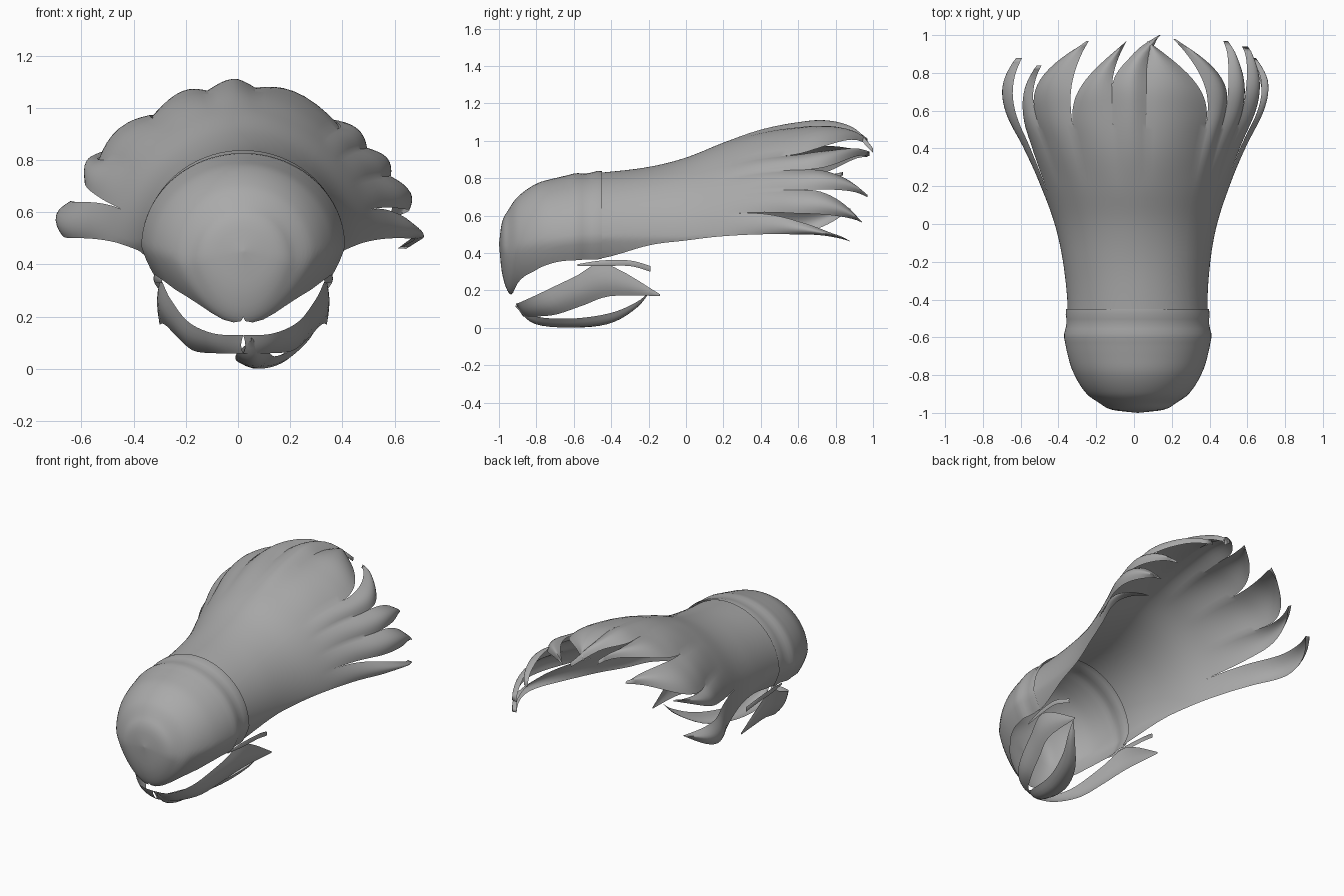
import bpy, bmesh, math
from mathutils import Vector

cube = bpy.data.objects.get("Cube")
if cube:
    bpy.data.objects.remove(cube)

grey = bpy.data.materials.new("hair_grey")
grey.use_nodes = True
grey.diffuse_color = (0.4, 0.4, 0.4, 1)
bsdf = grey.node_tree.nodes["Principled BSDF"]
bsdf.inputs["Base Color"].default_value = (0.4, 0.4, 0.4, 1)
bsdf.inputs["Roughness"].default_value = 0.7

# Cross-section stations: y, top z, half width, centre z, rim angle
STATIONS = [
    (-1, .45, 0, .45, -90), (-.985, .56, .13, .43, -90),
    (-.95, .63, .2, .41, -90), (-.9, .7, .27, .43, -45),
    (-.8, .77, .335, .45, -26), (-.7, .8, .37, .46, -19),
    (-.6, .82, .385, .47, -18), (-.45, .83, .37, .48, -18),
    (-.2, .86, .39, .48, -6), (0, .91, .43, .48, -2),
    (.2, .99, .5, .49, 0), (.4, 1.06, .59, .5, 0),
    (.6, 1.1, .69, .5, 0), (.75, 1.11, .71, .5, 0),
    (.9, 1.07, .65, .49, 0), (1, .99, .56, .46, 0)]


def station(y):
    """Smoothly interpolate top, width, centre and rim angle at y."""
    y = min(max(y, -1), 1)
    n = len(STATIONS)
    i = max(k for k in range(n - 1) if STATIONS[k][0] <= y)

    def slope(k, c):
        a, b = STATIONS[max(k - 1, 0)], STATIONS[min(k + 1, n - 1)]
        return (b[c] - a[c]) / (b[0] - a[0])

    p, q = STATIONS[i], STATIONS[i + 1]
    h = q[0] - p[0]
    t = (y - p[0]) / h
    out = []
    for c in range(1, 5):
        out.append((2*t**3 - 3*t*t + 1) * p[c] + (t**3 - 2*t*t + t) * h * slope(i, c)
                   + (3*t*t - 2*t**3) * q[c] + (t**3 - t*t) * h * slope(i + 1, c))
    out[3] = max(out[3], -90) if y > -.95 else -90
    return out


def ramp(y, start, end):
    return min(1, max(0, (y - start) / (end - start)))


def shell_point(y, angle, scale=1.0):
    """Point on the section at y: round at the cap, more peaked at the back."""
    top, width, centre, _ = station(y)
    power = 1 + 0.18 * ramp(y, -.2, .6)
    c, s = math.cos(math.radians(angle)), math.sin(math.radians(angle))
    x = math.copysign(abs(c) ** power, c) * (1 + 0.25 * min(s, 0))
    z = math.copysign(abs(s) ** power, s)
    shift = 0.02 * ramp(-y, -.5, .5)
    return Vector((shift + width * scale * x, y, centre + (top - centre) * scale * z))


def sheet(name, grids, flip=False):
    """Make one smooth object from grids of points, welding shared edges."""
    bm = bmesh.new()
    for grid in grids:
        rows = [[bm.verts.new(p) for p in row] for row in grid]
        for r0, r1 in zip(rows, rows[1:]):
            for j in range(len(r0) - 1):
                f = [r0[j], r1[j], r1[j + 1], r0[j + 1]]
                bm.faces.new(f[::-1] if flip else f)
    bmesh.ops.remove_doubles(bm, verts=bm.verts, dist=0.0005)
    mesh = bpy.data.meshes.new(name)
    bm.to_mesh(mesh)
    bm.free()
    mesh.materials.append(grey)
    obj = bpy.data.objects.new(name, mesh)
    bpy.context.collection.objects.link(obj)
    for f in mesh.polygons:
        f.use_smooth = True


# Rounded front cap, with soft folds near its back rim
cap_rows = []
for i in range(37):
    y = -1 + 0.55 * (i / 36) ** 1.8
    rim = station(y)[3]
    fold = 1 + 0.03 * math.exp(-((y + 0.47) / 0.035) ** 2) \
             + 0.015 * math.exp(-((y + 0.59) / 0.03) ** 2)
    cap_rows.append([shell_point(y, rim + (180 - 2 * rim) * j / 48, fold)
                     for j in range(49)])
sheet("front_cap", [cap_rows])

# Swept-back locks: right angle, left angle, tip angle, right split, left split, tip y
LOCKS = [
    (0, 15, -5, .55, .25, .88), (15, 28, 12, .25, .62, .94),
    (28, 40, 30, .62, .64, .97), (40, 50, 64, .64, .5, .98),
    (50, 82, 80, .5, .76, .97), (82, 103, 72, .76, .71, 1),
    (103, 124, 96, .71, .5, .97), (124, 145, 119, .5, .6, .97),
    (145, 163, 142, .6, .1, .84), (163, 180, 162, .1, .5, .88)]


def lock_grid(right, left, tip, split_r, split_l, end):
    ys = [-.47 + .97 * i / 24 for i in range(25)]
    ys += [.5 + (end - .5) * i / 16 for i in range(1, 17)]
    grid = []
    for y in ys:
        rim = station(y)[3]

        def edge(angle, split):
            p = max(0, (y - split) / (end - split))
            return angle + (tip - angle) * p ** 2.2

        def spread(angle):
            return rim + (180 - 2 * rim) * angle / 180

        a, b = spread(edge(right, split_r)), spread(edge(left, split_l))
        # each lock bulges along its middle toward the back
        dip = 0.05 * ramp(y, .2, .75)
        grid.append([shell_point(y, a + (b - a) * j / 8,
                                 1 - dip * (1 - math.sin(math.pi * j / 8)))
                     for j in range(9)])
    return grid


sheet("swept_back_locks", [lock_grid(*lock) for lock in LOCKS])


def curve_point(points, t):
    """Point on a smooth curve through the given points."""
    x = t * (len(points) - 1)
    i = min(int(x), len(points) - 2)
    u = x - i
    p = [Vector(points[min(max(k, 0), len(points) - 1)]) for k in range(i - 1, i + 3)]
    return 0.5 * (2 * p[1] + (p[2] - p[0]) * u
                  + (2 * p[0] - 5 * p[1] + 4 * p[2] - p[3]) * u * u
                  + (3 * p[1] - p[0] - 3 * p[2] + p[3]) * u ** 3)


def leaf(name, lower, upper, bulge, side=1):
    """Curved strip between two edges, pushed out along its middle."""
    grid = []
    for i in range(25):
        a, b = curve_point(lower, i / 24), curve_point(upper, i / 24)
        row = []
        for j in range(7):
            p = a.lerp(b, j / 6) + Vector(bulge) * math.sin(math.pi * j / 6) * (b - a).length
            row.append((p.x * side + 0.02, p.y, p.z))
        grid.append(row)
    sheet(name, [grid], side < 0)


# Jaw locks sweeping round from the chin, with a thin strand above each
for label, side in (("left", 1), ("right", -1)):
    leaf(label + "_jaw_lock",
         [(0, -.87, .06), (.1, -.83, .06), (.19, -.7, .07),
          (.25, -.55, .12), (.3, -.4, .17), (.32, -.14, .17)],
         [(0, -.91, .13), (.11, -.89, .135), (.21, -.79, .18),
          (.28, -.6, .27), (.32, -.43, .34), (.32, -.14, .18)],
         (.1, 0, -.05), side)
    leaf(label + "_jaw_strand",
         [(.31, -.58, .33), (.33, -.45, .33), (.34, -.3, .33), (.32, -.19, .3)],
         [(.31, -.58, .34), (.33, -.45, .36), (.34, -.3, .36), (.32, -.19, .33)],
         (.1, 0, 0), side)

# Chin tuft curling under and up to the side
leaf("chin_tuft",
     [(.03, -.91, .11), (-.03, -.8, .05), (0, -.6, .02),
      (.1, -.4, .03), (.22, -.26, .11), (.29, -.19, .2)],
     [(.03, -.91, .12), (.1, -.8, .06), (.13, -.6, .05),
      (.2, -.4, .08), (.27, -.26, .14), (.29, -.19, .2)],
     (.05, -.1, -.25))
